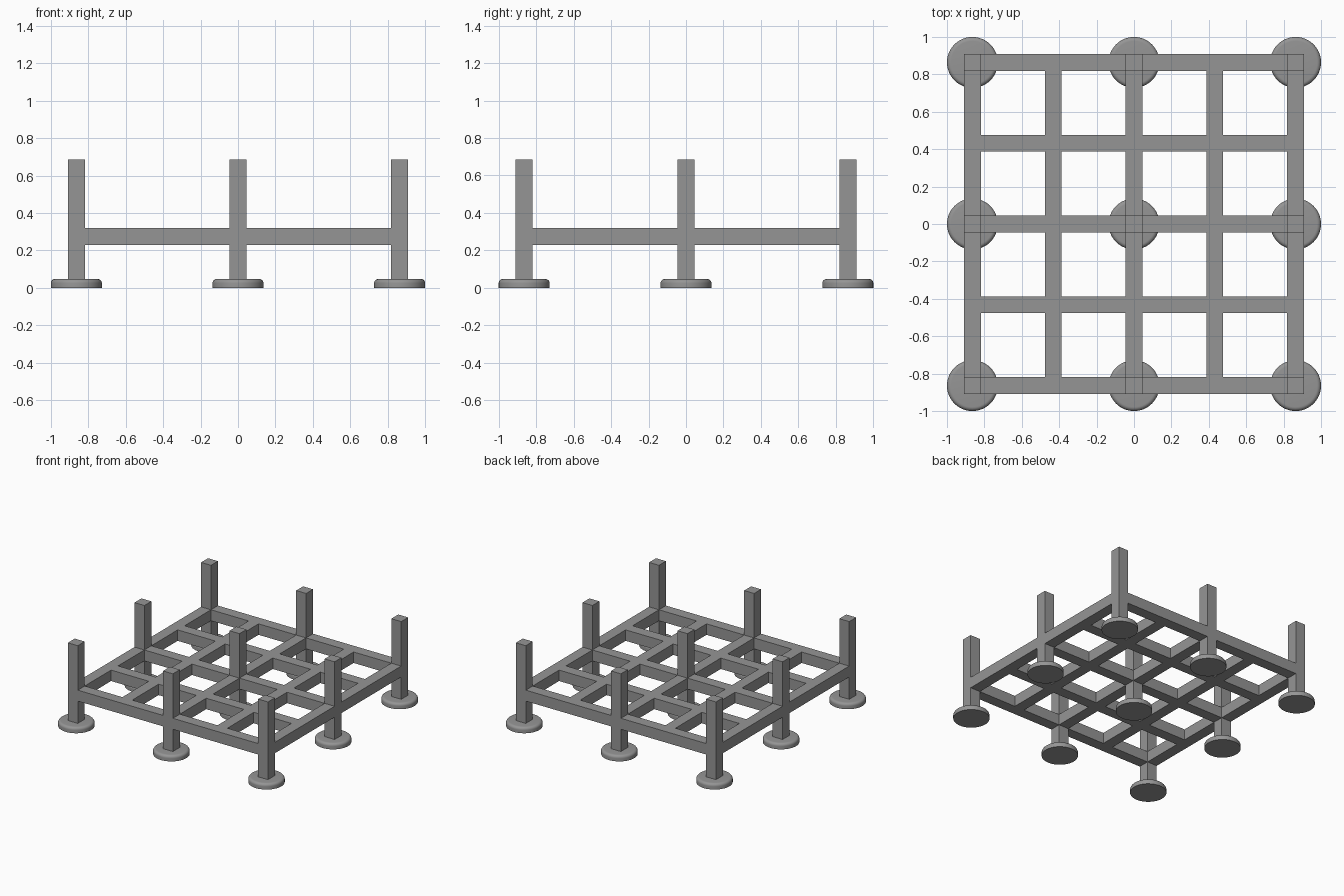
import bpy
import bmesh
import math
from mathutils import Matrix, Vector

cube = bpy.data.objects.get("Cube")
if cube:
    bpy.data.objects.remove(cube, do_unlink=True)

# Main dimensions
PITCH = 0.864              # spacing of the posts
W = 0.09                   # square tube width
RAIL_Z = 0.275             # centre height of the deck frame
POST_TOP = 0.685
FOOT_R, FOOT_H, ROUND = 0.136, 0.047, 0.022
POSTS = (-PITCH, 0.0, PITCH)
MIDS = (-PITCH / 2, PITCH / 2)

steel = bpy.data.materials.new("Grey steel")
grey = (0.3, 0.3, 0.3, 1.0)
steel.diffuse_color = grey
steel.use_nodes = True
steel.node_tree.nodes["Principled BSDF"].inputs["Base Color"].default_value = grey


def finish(name, bm):
    bmesh.ops.recalc_face_normals(bm, faces=bm.faces)
    mesh = bpy.data.meshes.new(name)
    bm.to_mesh(mesh)
    bm.free()
    mesh.materials.append(steel)
    obj = bpy.data.objects.new(name, mesh)
    bpy.context.collection.objects.link(obj)
    return obj


def boxes(name, items):
    """One object from a list of (centre, size) boxes."""
    bm = bmesh.new()
    for centre, size in items:
        m = Matrix.Translation(centre) @ Matrix.Diagonal(Vector(size)).to_4x4()
        bmesh.ops.create_cube(bm, size=1.0, matrix=m)
    return finish(name, bm)


# Frame members butt against each other between the posts
long_bar = PITCH - W
short_bar = PITCH / 2 - W
boxes("main_rails_along_x", [((x, y, RAIL_Z), (long_bar, W, W)) for x in MIDS for y in POSTS])
boxes("main_rails_along_y", [((x, y, RAIL_Z), (W, long_bar, W)) for x in POSTS for y in MIDS])
boxes("deck_beams_along_y", [((x, y, RAIL_Z), (W, long_bar, W)) for x in MIDS for y in MIDS])
boxes("deck_beams_along_x", [((PITCH * k / 4, y, RAIL_Z), (short_bar, W, W))
                             for k in (-3, -1, 1, 3) for y in MIDS])

# Round foot profile: flat base, straight side, rounded upper rim
profile = [(0, 0), (FOOT_R, 0)]
for i in range(7):
    a = math.pi / 2 * i / 6
    profile.append((FOOT_R - ROUND + ROUND * math.cos(a),
                    FOOT_H - ROUND + ROUND * math.sin(a)))
profile.append((0, FOOT_H))


def foot(name, x, y):
    bm = bmesh.new()
    verts = [bm.verts.new((r, 0, z)) for r, z in profile]
    edges = [bm.edges.new(pair) for pair in zip(verts, verts[1:])]
    bmesh.ops.spin(bm, geom=verts + edges, cent=(0, 0, 0), axis=(0, 0, 1),
                   angle=2 * math.pi, steps=48)
    bmesh.ops.remove_doubles(bm, verts=bm.verts, dist=1e-4)
    obj = finish(name, bm)
    obj.location = (x, y, 0)
    bpy.ops.object.select_all(action='DESELECT')
    obj.select_set(True)
    bpy.context.view_layer.objects.active = obj
    bpy.ops.object.shade_smooth_by_angle(angle=math.radians(35))


# Nine posts, each on its own foot
for y, row in zip(POSTS, ("front", "middle", "back")):
    for x, side in zip(POSTS, ("right", "centre", "left")):
        height = POST_TOP - FOOT_H
        boxes(f"post_{row}_{side}", [((x, y, FOOT_H + height / 2), (W, W, height))])
        foot(f"foot_{row}_{side}", x, y)
